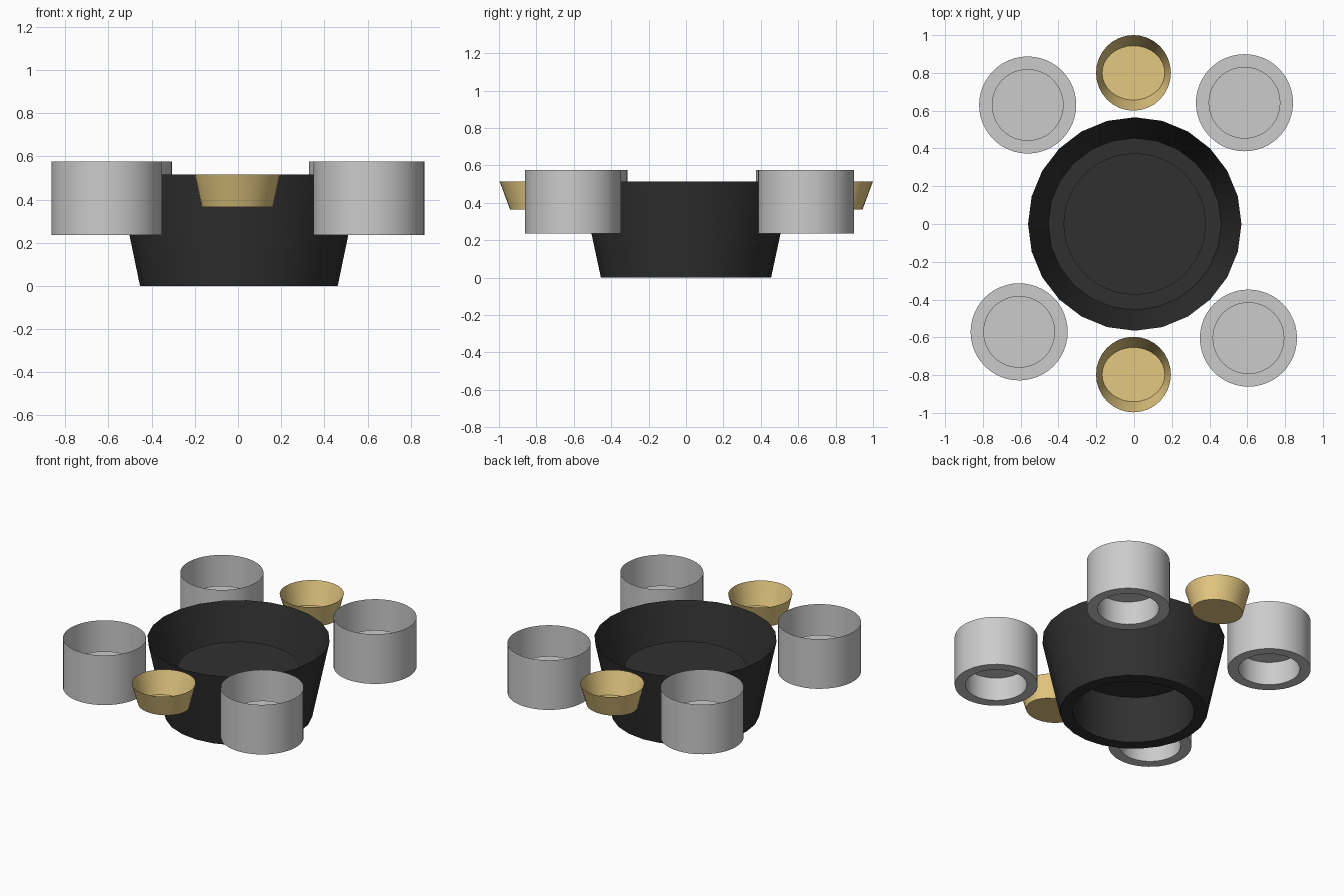
import bpy, bmesh
from math import sin, cos, tau

if "Cube" in bpy.data.objects:
    bpy.data.objects.remove(bpy.data.objects["Cube"])


def material(name, rgb):
    m = bpy.data.materials.new(name)
    m.diffuse_color = (*rgb, 1)
    m.use_nodes = True
    m.node_tree.nodes["Principled BSDF"].inputs["Base Color"].default_value = m.diffuse_color
    return m


def cup(name, loc, rings, sides, mat=None):
    """Open thin-walled cup: rings of (radius x, radius y, z) from rim to floor, last one capped."""
    bm = bmesh.new()
    loops = []
    for rx, ry, z in rings:
        loops.append([bm.verts.new((rx * cos(tau * i / sides), ry * sin(tau * i / sides), z))
                      for i in range(sides)])
    for a, b in zip(loops, loops[1:]):
        for i in range(sides):
            j = (i + 1) % sides
            bm.faces.new((a[i], b[i], b[j], a[j]))
    bm.faces.new(loops[-1][::-1])
    mesh = bpy.data.meshes.new(name)
    bm.to_mesh(mesh)
    bm.free()
    ob = bpy.data.objects.new(name, mesh)
    ob.location = (*loc, 0)
    bpy.context.collection.objects.link(ob)
    if mat:
        mesh.materials.append(mat)
    bpy.ops.object.select_all(action='DESELECT')
    ob.select_set(True)
    bpy.context.view_layer.objects.active = ob
    bpy.ops.object.shade_smooth_by_angle(angle=0.6)
    return ob


black = material("black", (0.03, 0.03, 0.03))
gold = material("gold", (0.78, 0.58, 0.22))

# Large centre drum, with a recess pushed up from below
cup("centre_drum", (0.004, 0),
    [(0.565, 0.565, 0.515), (0.458, 0.455, 0), (0.378, 0.376, 0), (0.378, 0.376, 0.32)], 24, black)

# Four grey side drums, same recessed underside
for name, loc in (("drum_back_left", (-0.563, 0.63)), ("drum_back_right", (0.585, 0.642)),
                  ("drum_front_left", (-0.608, -0.571)), ("drum_front_right", (0.606, -0.604))):
    cup(name, loc, [(0.257, 0.257, 0.575), (0.257, 0.257, 0.236),
                    (0.19, 0.19, 0.236), (0.19, 0.19, 0.395)], 48)

# Two small gold bowls, front and back
for name, y in (("bowl_front", -0.797), ("bowl_back", 0.8)):
    cup(name, (-0.003, y), [(0.198, 0.2, 0.515), (0.166, 0.144, 0.365)], 32, gold)
